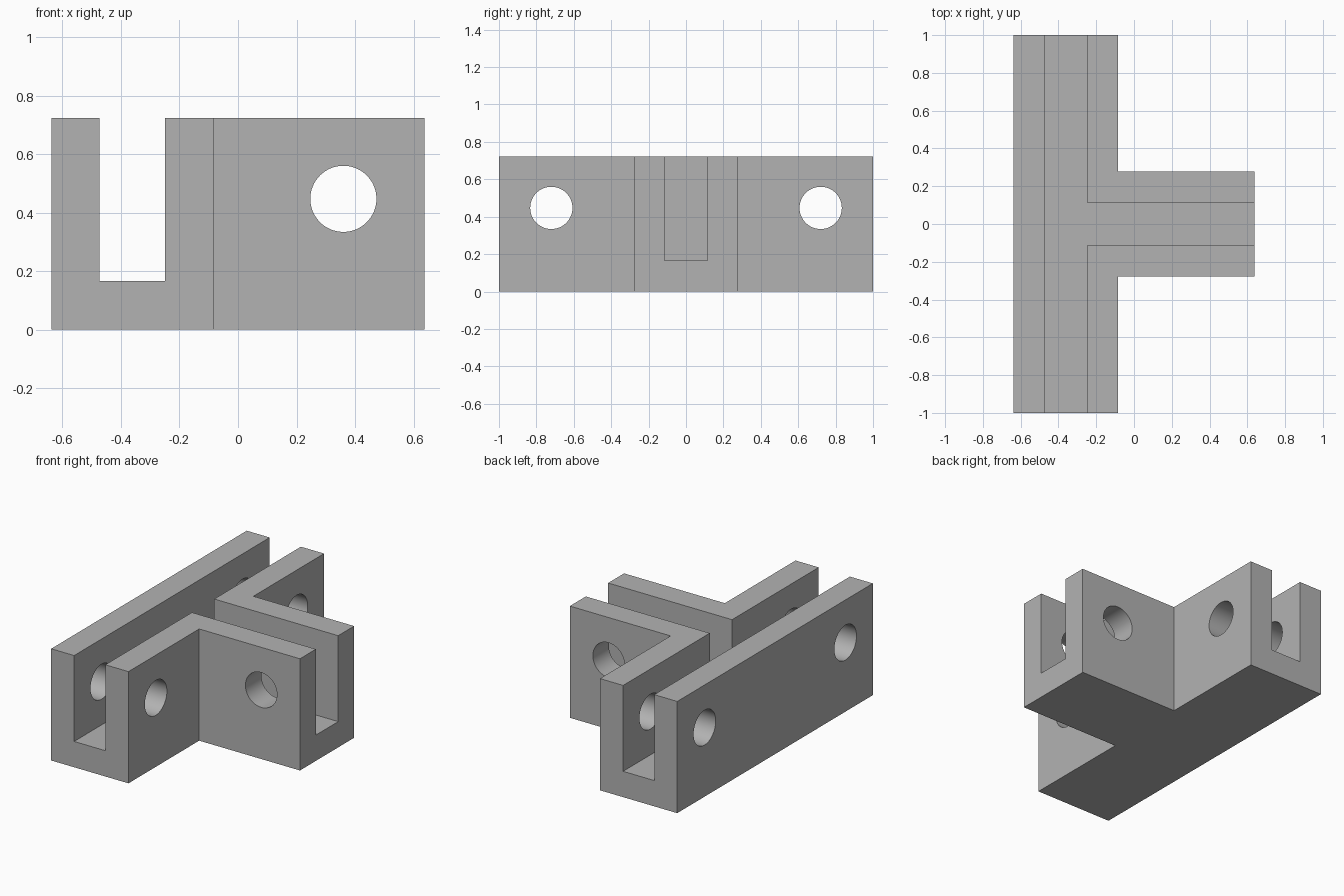
import bpy, bmesh, math

if "Cube" in bpy.data.objects:
    bpy.data.objects.remove(bpy.data.objects["Cube"])

# Overall dimensions
X0, X1 = -0.6375, 0.6375      # back of the bar, end of the stem
BAR_X = -0.084                # front face of the bar
SLOT_X0, SLOT_X1 = -0.473, -0.25
STEM_Y, SLOT_Y = 0.277, 0.114
HEIGHT, FLOOR = 0.723, 0.167
HOLE_R, HOLE_Z = 0.113, 0.447
HOLE_X, HOLE_Y = 0.36, 0.72


def tee_prism(name, x0, x1, stem_end, half_len, half_stem, z0, z1):
    """T-shaped outline extruded from z0 to z1."""
    half = [(x0, -half_len), (x1, -half_len), (x1, -half_stem), (stem_end, -half_stem)]
    outline = half + [(x, -y) for x, y in reversed(half)]
    bm = bmesh.new()
    face = bm.faces.new([bm.verts.new((x, y, z0)) for x, y in outline])
    ext = bmesh.ops.extrude_face_region(bm, geom=[face])
    top = [v for v in ext["geom"] if isinstance(v, bmesh.types.BMVert)]
    bmesh.ops.translate(bm, verts=top, vec=(0, 0, z1 - z0))
    bmesh.ops.recalc_face_normals(bm, faces=bm.faces)
    mesh = bpy.data.meshes.new(name)
    bm.to_mesh(mesh)
    bm.free()
    obj = bpy.data.objects.new(name, mesh)
    bpy.context.collection.objects.link(obj)
    return obj


def hole_cutter(name, loc, rot):
    bpy.ops.mesh.primitive_cylinder_add(vertices=64, radius=HOLE_R, depth=1.0,
                                        location=loc, rotation=rot)
    obj = bpy.context.object
    obj.name = name
    return obj


# Solid T-shaped bracket body
body = tee_prism("bracket_body", X0, BAR_X, X1, 1.0, STEM_Y, 0, HEIGHT)

# Channel running along the bar and out through the stem
cutters = [tee_prism("channel_cutter", SLOT_X0, SLOT_X1, X1 + 0.2, 1.2, SLOT_Y,
                     FLOOR, HEIGHT + 0.2)]

# Bolt holes: one at each end of the bar, one through the stem
for side in (-1, 1):
    cutters.append(hole_cutter("bar_hole_cutter", ((X0 + BAR_X) / 2, side * HOLE_Y, HOLE_Z),
                               (0, math.pi / 2, 0)))
cutters.append(hole_cutter("stem_hole_cutter", (HOLE_X, 0, HOLE_Z), (math.pi / 2, 0, 0)))

bpy.context.view_layer.objects.active = body
for cutter in cutters:
    mod = body.modifiers.new("cut", 'BOOLEAN')
    mod.operation = 'DIFFERENCE'
    mod.solver = 'EXACT'
    mod.object = cutter
    bpy.ops.object.modifier_apply(modifier=mod.name)
for cutter in cutters:
    bpy.data.objects.remove(cutter, do_unlink=True)

# Plain grey finish, smooth hole walls with crisp edges
grey = bpy.data.materials.new("grey")
grey.diffuse_color = (0.45, 0.45, 0.45, 1)
grey.use_nodes = True
grey.node_tree.nodes["Principled BSDF"].inputs["Base Color"].default_value = grey.diffuse_color
body.data.materials.clear()
body.data.materials.append(grey)
bpy.ops.object.select_all(action='DESELECT')
body.select_set(True)
bpy.context.view_layer.objects.active = body
bpy.ops.object.shade_smooth_by_angle(angle=math.radians(30))
